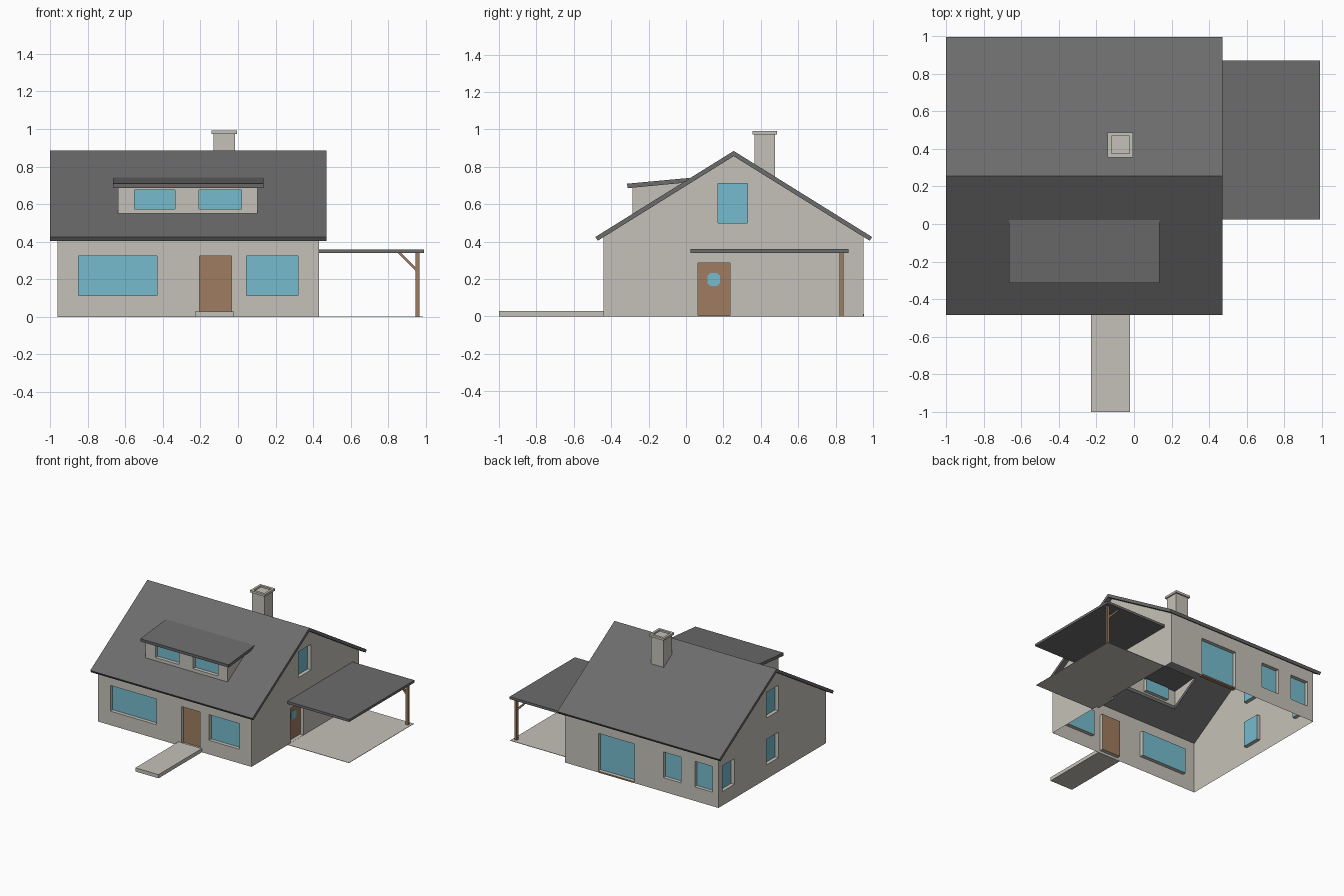
import bpy, bmesh
from mathutils import Vector

if "Cube" in bpy.data.objects:
    bpy.data.objects.remove(bpy.data.objects["Cube"])


def material(name, rgb):
    m = bpy.data.materials.new(name)
    m.diffuse_color = (*rgb, 1)
    m.use_nodes = True
    m.node_tree.nodes["Principled BSDF"].inputs["Base Color"].default_value = m.diffuse_color
    return m


PLASTER = material("plaster", (0.56, 0.535, 0.48))
ROOF = material("roof_grey", (0.15, 0.15, 0.15))
GLASS = material("window_blue", (0.18, 0.50, 0.62))
WOOD = material("wood_brown", (0.35, 0.20, 0.115))
Z = Vector((0, 0, 1))
DEPTH = 0.03                       # how far windows and doors sit back
RIDGE_Y, SLOPE = 0.255, 0.6216


def finish(name, bm, mat):
    me = bpy.data.meshes.new(name)
    bm.to_mesh(me)
    bm.free()
    me.materials.append(mat)
    ob = bpy.data.objects.new(name, me)
    bpy.context.collection.objects.link(ob)
    return ob


def box_bm(x, y, z):
    bm = bmesh.new()
    bmesh.ops.create_cube(bm, size=1)
    for v in bm.verts:
        v.co = [r[0] if c < 0 else r[1] for c, r in zip(v.co, (x, y, z))]
    return bm


def box(name, x, y, z, mat):
    return finish(name, box_bm(x, y, z), mat)


def prism(name, profile, axis, lo, hi, mat):
    """Extrude a 2D profile along x (profile in y,z) or y (profile in x,z)."""
    bm = bmesh.new()
    place = (lambda a, b: (lo, a, b)) if axis == "x" else (lambda a, b: (a, lo, b))
    f = bm.faces.new([bm.verts.new(place(*p)) for p in profile])
    r = bmesh.ops.extrude_face_region(bm, geom=[f])
    step = (hi - lo, 0, 0) if axis == "x" else (0, hi - lo, 0)
    bmesh.ops.translate(bm, vec=step, verts=[v for v in r["geom"] if isinstance(v, bmesh.types.BMVert)])
    bmesh.ops.recalc_face_normals(bm, faces=bm.faces)
    return finish(name, bm, mat)


def wall(name, origin, u_dir, span, z_span, openings, gable=False):
    """Flat wall with recessed openings; each is (name, a, b, z0, z1, material)."""
    o, U = Vector(origin), Vector(u_dir)
    N = -U.cross(Z)                # points into the house
    sign = 1 if sum(u_dir) > 0 else -1

    def P(u, v, d=0):
        return o + U * u + Z * v + N * d

    span = sorted(sign * s for s in span)
    holes = [(n, *sorted((sign * a, sign * b)), z0, z1, m) for n, a, b, z0, z1, m in openings]
    us = sorted({*span, *(h[1] for h in holes), *(h[2] for h in holes)})
    vs = sorted({*z_span, *(h[3] for h in holes), *(h[4] for h in holes)})
    bm = bmesh.new()

    def quad(b, pts):
        return b.faces.new([b.verts.new(p) for p in pts])

    for u0, u1 in zip(us, us[1:]):
        for v0, v1 in zip(vs, vs[1:]):
            cu, cv = (u0 + u1) / 2, (v0 + v1) / 2
            if not any(h[1] < cu < h[2] and h[3] < cv < h[4] for h in holes):
                quad(bm, (P(u0, v0), P(u1, v0), P(u1, v1), P(u0, v1)))
    bmesh.ops.remove_doubles(bm, verts=bm.verts, dist=1e-5)
    if gable:                      # trim the top to the roof slopes
        for s in (-1, 1):
            bmesh.ops.bisect_plane(bm, geom=bm.verts[:] + bm.edges[:] + bm.faces[:],
                                   plane_co=(0, RIDGE_Y, z_span[1]),
                                   plane_no=(0, s * SLOPE, 1), clear_outer=True)
    for n, u0, u1, v0, v1, m in holes:
        c = [(u0, v0), (u1, v0), (u1, v1), (u0, v1)]
        for a, b in zip(c, c[1:] + c[:1]):
            quad(bm, (P(*a), P(*b), P(*b, DEPTH), P(*a, DEPTH)))
        pane = bmesh.new()
        quad(pane, [P(*p, DEPTH) for p in c])
        finish(n, pane, m)
    return finish(name, bm, PLASTER)


# House walls with windows and doors
wall("front_wall", (0, -0.44, 0), (1, 0, 0), (-0.96, 0.43), (0, 0.425), [
    ("front_wide_window", -0.85, -0.43, 0.115, 0.325, GLASS),
    ("front_door", -0.205, -0.035, 0.02, 0.325, WOOD),
    ("front_window", 0.045, 0.32, 0.115, 0.325, GLASS)])
wall("back_wall", (0, 0.95, 0), (-1, 0, 0), (-0.96, 0.43), (0, 0.425), [
    ("patio_window", -0.2, 0.13, 0.012, 0.32, GLASS),
    ("back_window_a", -0.62, -0.46, 0.115, 0.325, GLASS),
    ("back_window_b", -0.905, -0.745, 0.115, 0.325, GLASS)])
wall("right_wall", (0.43, 0, 0), (0, 1, 0), (-0.44, 0.95), (0, 0.858), [
    ("side_door", 0.065, 0.235, 0.004, 0.285, WOOD),
    ("right_gable_window", 0.17, 0.33, 0.5, 0.71, GLASS)], gable=True)
wall("left_wall", (-0.96, 0, 0), (0, -1, 0), (-0.44, 0.95), (0, 0.858), [
    ("left_window_a", 0.745, 0.90, 0.115, 0.325, GLASS),
    ("left_window_b", 0.175, 0.33, 0.115, 0.325, GLASS),
    ("left_gable_window", 0.175, 0.33, 0.5, 0.71, GLASS)], gable=True)
box("patio_sill", (-0.2, 0.13), (0.92, 0.952), (0, 0.012), WOOD)

# Small rounded pane in the side door
c, w, k = (0.148, 0.198), 0.034, 0.02
corners = [(w, -k), (w, k), (k, w), (-k, w), (-w, k), (-w, -k), (-k, -w), (k, -w)]
prism("side_door_pane", [(c[0] + a, c[1] + b) for a, b in corners], "x", 0.398, 0.404, GLASS)

# Main roof, opened under the dormer
roof = prism("main_roof", [(-0.485, 0.425), (RIDGE_Y, 0.885), (0.995, 0.425),
                           (0.982, 0.405), (RIDGE_Y, 0.857), (-0.472, 0.405)],
             "x", -1.0, 0.47, ROOF)
cutter = box("dormer_cutter", (-0.63, 0.095), (-0.275, -0.03), (0.3, 1.0), ROOF)
cutter.hide_render = True
mod = roof.modifiers.new("dormer_hole", "BOOLEAN")
mod.operation, mod.object, mod.solver = "DIFFERENCE", cutter, "EXACT"
bpy.context.view_layer.objects.active = roof
bpy.ops.object.modifier_apply(modifier=mod.name)
bpy.data.objects.remove(cutter)

# Dormer: front wall, two cheeks and a shallow roof
wall("dormer_front", (0, -0.285, 0), (1, 0, 0), (-0.64, 0.105), (0.54, 0.692), [
    ("dormer_window_a", -0.55, -0.335, 0.575, 0.675, GLASS),
    ("dormer_window_b", -0.208, 0.018, 0.575, 0.675, GLASS)])
for side, x in (("left", -0.64), ("right", 0.105)):
    bm = bmesh.new()
    pts = [(x, -0.285, 0.54), (x, 0.0, 0.722), (x, -0.285, 0.692)]
    if side == "left":
        pts.reverse()
    bm.faces.new([bm.verts.new(p) for p in pts])
    finish("dormer_cheek_" + side, bm, PLASTER)
prism("dormer_roof", [(-0.315, 0.71), (0.02, 0.741), (-0.01, 0.715), (-0.313, 0.686)],
      "x", -0.665, 0.135, ROOF)

# Chimney with hollow cap
box("chimney_shaft", (-0.13, -0.015), (0.367, 0.475), (0.735, 0.977), PLASTER)
bm = box_bm((-0.14, -0.005), (0.355, 0.487), (0.974, 0.992))
top = max(bm.faces, key=lambda f: f.calc_center_median().z)
bmesh.ops.inset_region(bm, faces=[top], thickness=0.027)
r = bmesh.ops.extrude_face_region(bm, geom=[top])
bmesh.ops.delete(bm, geom=[top], context="FACES_ONLY") if top.is_valid else None
bmesh.ops.translate(bm, vec=(0, 0, -0.013),
                    verts=[v for v in r["geom"] if isinstance(v, bmesh.types.BMVert)])
bmesh.ops.recalc_face_normals(bm, faces=bm.faces)
finish("chimney_cap", bm, PLASTER)

# Front path
box("front_path", (-0.23, -0.02), (-1.0, -0.44), (0, 0.03), PLASTER)

# Carport: slab, roof, post and brace
box("carport_slab", (0.43, 0.985), (0.03, 0.87), (0, 0.003), PLASTER)
box("carport_roof", (0.43, 0.99), (0.025, 0.87), (0.34, 0.36), ROOF)
box("carport_post", (0.945, 0.965), (0.822, 0.842), (0, 0.34), WOOD)
prism("carport_brace", [(0.85, 0.34), (0.945, 0.245), (0.945, 0.265), (0.87, 0.34)],
      "y", 0.824, 0.84, WOOD)
